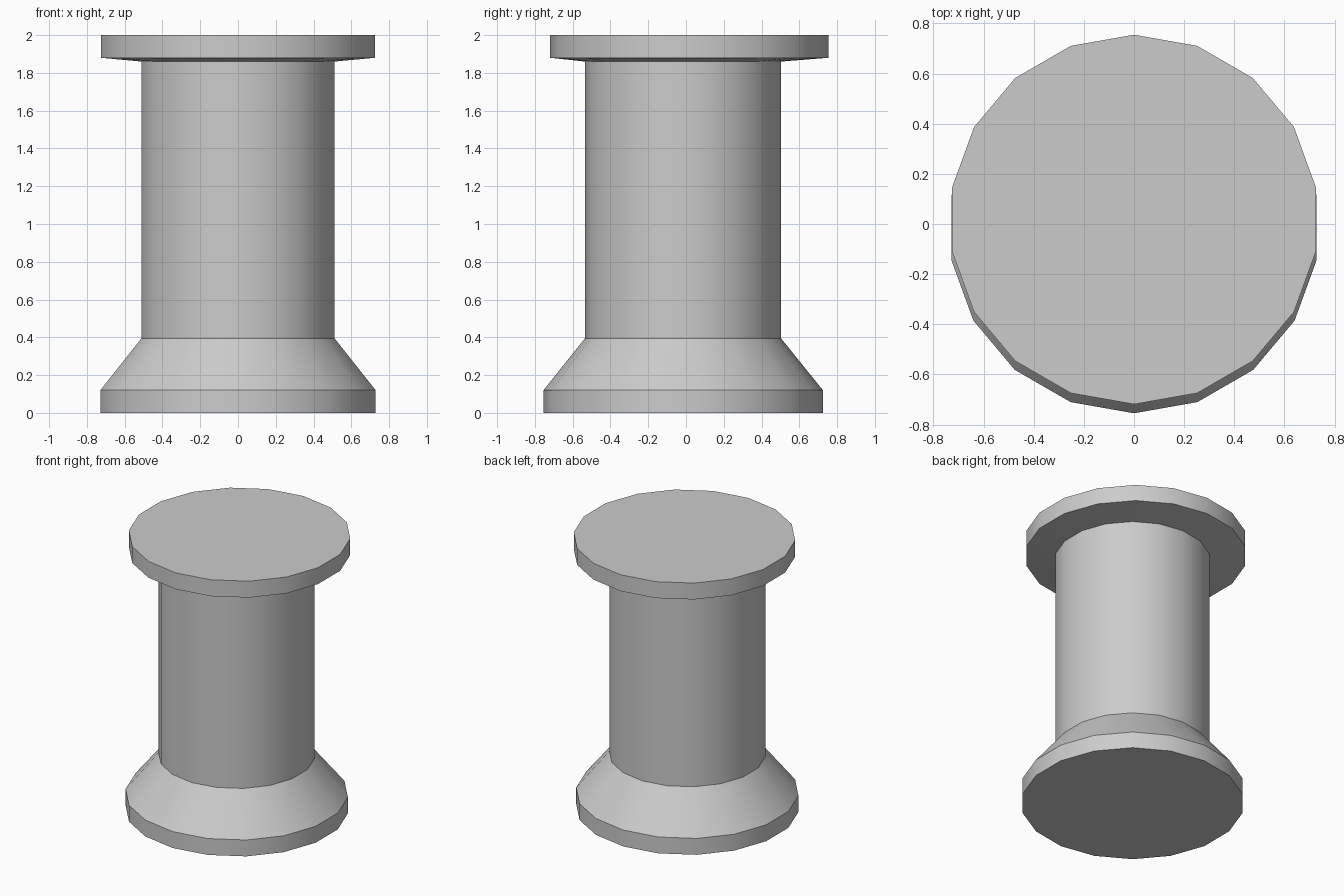
import bpy
import bmesh
import math

SIDES = 18

cube = bpy.data.objects.get("Cube")
if cube:
    bpy.data.objects.remove(cube)

grey = bpy.data.materials.new("plain grey")
grey.use_nodes = True
colour = (0.6, 0.6, 0.6, 1)
grey.diffuse_color = colour
grey.node_tree.nodes["Principled BSDF"].inputs["Base Color"].default_value = colour


def turned_part(name, rings, bottom=False, top=False):
    """Loft rings of (radius, y centre, height), closing the chosen ends."""
    bm = bmesh.new()
    loops = []
    for radius, y, z in rings:
        angles = [math.tau * (i + 0.5) / SIDES for i in range(SIDES)]
        loops.append([bm.verts.new((radius * math.cos(a), y + radius * math.sin(a), z))
                      for a in angles])
    for low, high in zip(loops, loops[1:]):
        for i in range(SIDES):
            j = (i + 1) % SIDES
            bm.faces.new((low[i], low[j], high[j], high[i]))
    if bottom:
        bm.faces.new(loops[0][::-1])
    if top:
        bm.faces.new(loops[-1])
    mesh = bpy.data.meshes.new(name)
    bm.to_mesh(mesh)
    bm.free()
    mesh.materials.append(grey)
    part = bpy.data.objects.new(name, mesh)
    bpy.context.collection.objects.link(part)
    bpy.ops.object.select_all(action="DESELECT")
    part.select_set(True)
    bpy.context.view_layer.objects.active = part
    bpy.ops.object.shade_smooth_by_angle(angle=math.radians(30))
    return part


# Rings shared by neighbouring parts
shaft_foot = (0.519, -0.016, 0.395)
shaft_head = (0.519, -0.016, 1.86)

# Flared foot with a short vertical rim
turned_part("base", [(0.74, -0.015, 0), (0.74, -0.015, 0.12), shaft_foot], bottom=True)

# Straight column
turned_part("shaft", [shaft_foot, shaft_head])

# Overhanging disc, set slightly back, with a shallow sloping underside
turned_part("cap", [shaft_head, (0.737, 0.018, 1.88), (0.737, 0.018, 2)], top=True)
